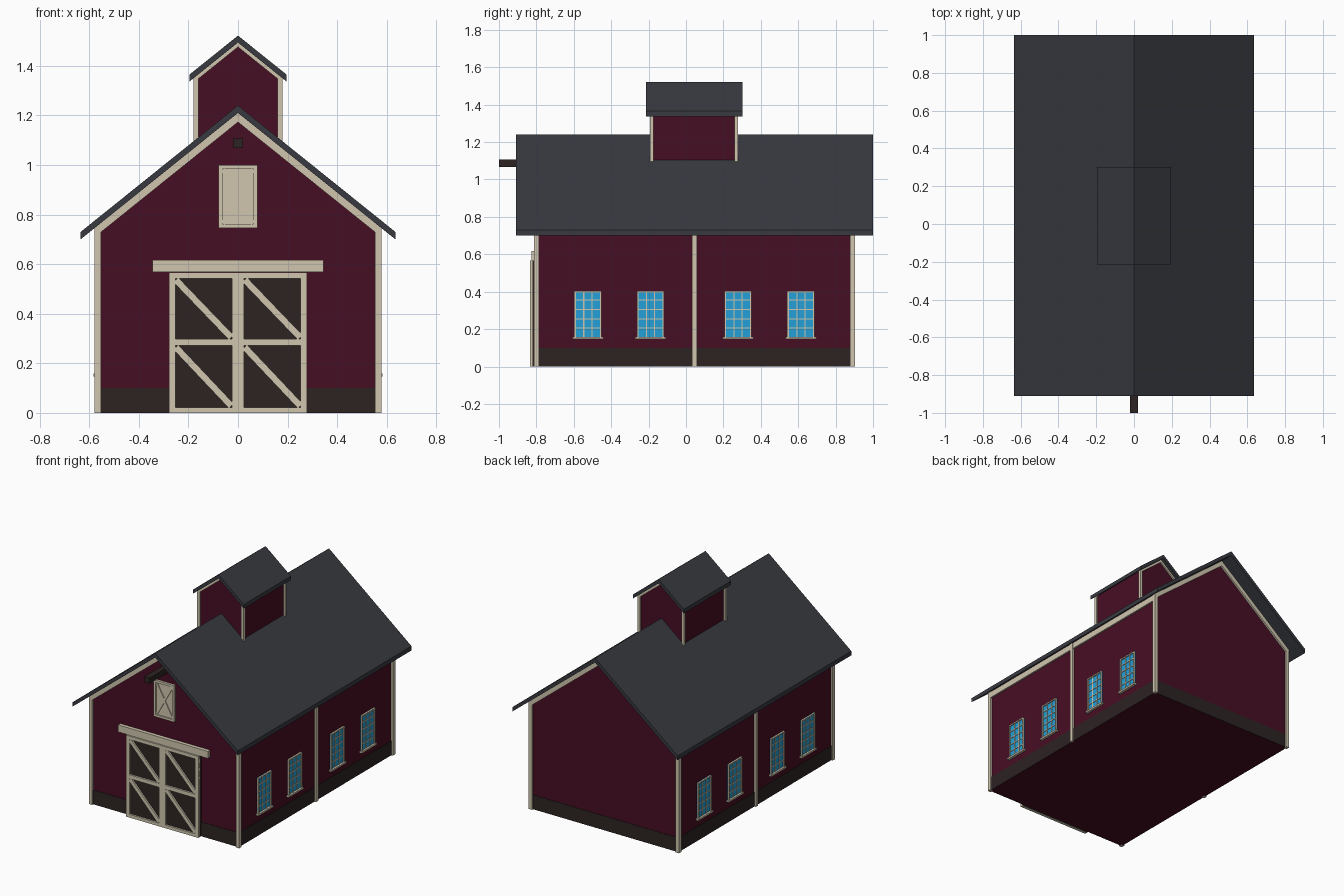
import bpy
import bmesh
import math
from mathutils import Matrix

if "Cube" in bpy.data.objects:
    bpy.data.objects.remove(bpy.data.objects["Cube"])


def mat(name, rgb):
    m = bpy.data.materials.new(name)
    m.diffuse_color = (*rgb, 1)
    m.use_nodes = True
    m.node_tree.nodes["Principled BSDF"].inputs["Base Color"].default_value = m.diffuse_color
    return m


RED = mat("barn_red", (0.062, 0.0044, 0.0175))
CREAM = mat("cream_trim", (0.63, 0.565, 0.43))
ROOF = mat("slate_roof", (0.040, 0.042, 0.051))
WOOD = mat("dark_wood", (0.026, 0.017, 0.0165))
BLUE = mat("window_glass", (0.017, 0.352, 0.68))


def finish(name, bm, m):
    bmesh.ops.recalc_face_normals(bm, faces=bm.faces)
    me = bpy.data.meshes.new(name)
    bm.to_mesh(me)
    bm.free()
    me.materials.append(m)
    ob = bpy.data.objects.new(name, me)
    bpy.context.collection.objects.link(ob)
    return ob


def box(name, x, y, z, m):
    """Box from (min, max) ranges on each axis."""
    bm = bmesh.new()
    size = Matrix.Diagonal((x[1] - x[0], y[1] - y[0], z[1] - z[0], 1))
    mid = Matrix.Translation((sum(x) / 2, sum(y) / 2, sum(z) / 2))
    bmesh.ops.create_cube(bm, size=1, matrix=mid @ size)
    return finish(name, bm, m)


def prism(name, profile, y, m):
    """Extrude an x-z profile along y."""
    bm = bmesh.new()
    f = bm.faces.new([bm.verts.new((px, y[0], pz)) for px, pz in profile])
    ext = bmesh.ops.extrude_face_region(bm, geom=[f])
    vs = [v for v in ext["geom"] if isinstance(v, bmesh.types.BMVert)]
    bmesh.ops.translate(bm, verts=vs, vec=(0, y[1] - y[0], 0))
    return finish(name, bm, m)


def chevron(name, half, apex, thick, y, m, slope=0.803):
    """Inverted V band with vertical ends; apex is its upper ridge."""
    e = apex - slope * half
    prism(name, [(-half, e), (0, apex), (half, e), (half, e - thick),
                 (0, apex - thick), (-half, e - thick)], y, m)


def brace(name, a, b, w, y, m):
    """Flat diagonal board on the front, from a to b in x-z."""
    dx, dz = b[0] - a[0], b[1] - a[1]
    l = math.hypot(dx, dz)
    nx, nz = -dz / l * w / 2, dx / l * w / 2
    prism(name, [(a[0] + nx, a[1] + nz), (b[0] + nx, b[1] + nz),
                 (b[0] - nx, b[1] - nz), (a[0] - nx, a[1] - nz)], y, m)


S = 0.803
F, B = -0.80, 0.89          # front and back wall planes
W = 0.565                   # side wall plane

# Main body, plinth and roof
prism("barn_walls", [(-W, 0), (W, 0), (W, 1.212 - S * W), (0, 1.212),
                     (-W, 1.212 - S * W)], (F, B), RED)
box("plinth", (-W - 0.003, W + 0.003), (F - 0.003, B + 0.003), (0.001, 0.10), WOOD)
chevron("main_roof", 0.635, 1.24, 0.03, (-0.91, 1.0), ROOF)

# Gable rake boards
chevron("front_rake_board", 0.578, 1.211, 0.038, (F - 0.013, F + 0.01), CREAM)
chevron("back_rake_board", 0.578, 1.211, 0.038, (B - 0.01, B + 0.013), CREAM)

# Loft beam
box("hoist_beam", (-0.02, 0.02), (-1.0, F + 0.02), (1.068, 1.107), WOOD)


def side(s, a, b):
    return tuple(sorted((s * a, s * b)))


# Posts, eave boards and windows on both long sides
for s in (-1, 1):
    for y0, y1 in ((F - 0.013, F + 0.013), (B - 0.013, B + 0.013)):
        box("corner_post", side(s, 0.553, 0.578), (y0, y1), (0, 0.745), CREAM)
    box("middle_post", side(s, W - 0.01, 0.578), (0.032, 0.058), (0, 0.745), CREAM)
    box("eave_board", side(s, W - 0.01, 0.576), (F, B), (0.702, 0.745), CREAM)
    for yc in (-0.525, -0.19, 0.278, 0.614):
        h, z0, z1, t = 0.073, 0.155, 0.405, 0.009
        box("window_glass", side(s, W - 0.01, W + 0.004),
            (yc - h, yc + h), (z0, z1), BLUE)
        fx = side(s, W - 0.01, W + 0.012)
        for e in (-1, 1):
            c = yc + e * (h - t / 2)
            box("window_jamb", fx, (c - t / 2, c + t / 2), (z0, z1), CREAM)
        box("window_head", fx, (yc - h, yc + h), (z1 - t, z1), CREAM)
        box("window_sill", side(s, W - 0.01, W + 0.018),
            (yc - h - 0.01, yc + h + 0.01), (z0 - 0.008, z0 + 0.004), CREAM)
        bx = side(s, W - 0.005, W + 0.008)
        for i in (-1, 1):
            c = yc + i * 0.0215
            box("window_mullion", bx, (c - 0.003, c + 0.003), (z0, z1), CREAM)
        for i in range(1, 5):
            c = z0 + (z1 - z0) * i / 5
            box("window_bar", bx, (yc - h, yc + h), (c - 0.003, c + 0.003), CREAM)

# Double barn door
box("door_panel", (-0.278, 0.278), (-0.82, F + 0.01), (0.001, 0.565), WOOD)
fy = (-0.833, -0.812)
for x0 in (-0.278, 0.0):
    x1 = x0 + 0.278
    for a in (x0, x1 - 0.025):
        box("door_stile", (a, a + 0.025), fy, (0, 0.567), CREAM)
    for z0, z1 in ((0, 0.022), (0.271, 0.298), (0.543, 0.567)):
        box("door_rail", (x0, x1), fy, (z0, z1), CREAM)
    for zb, zt in ((0.028, 0.265), (0.304, 0.537)):
        brace("door_brace", (x0 + 0.027, zt), (x1 - 0.027, zb), 0.027,
              (-0.831, -0.813), CREAM)
box("door_header", (-0.345, 0.345), (-0.825, F + 0.01), (0.568, 0.617), CREAM)

# Loft hatch with crossed braces
box("hatch_panel", (-0.079, 0.079), (-0.808, F + 0.01), (0.745, 1.0), CREAM)
hy = (-0.816, -0.805)
for e in (-1, 1):
    box("hatch_stile", side(e, 0.063, 0.079), hy, (0.745, 1.0), CREAM)
    brace("hatch_brace", (-0.06 * e, 0.765), (0.06 * e, 0.98), 0.015,
          (-0.814, -0.805), CREAM)
for z0 in (0.745, 0.984):
    box("hatch_rail", (-0.079, 0.079), hy, (z0, z0 + 0.016), CREAM)

# Cupola
c, d, r = 0.168, 0.226, 1.492
yc = 0.043
prism("cupola_walls", [(-c, 1.05), (c, 1.05), (c, r - S * c), (0, r),
                       (-c, r - S * c)], (yc - d, yc + d), RED)
chevron("cupola_roof", 0.195, 1.522, 0.028, (-0.215, 0.303), ROOF)
for e in (-1, 1):
    y = yc + e * d
    chevron("cupola_rake_board", 0.179, 1.494, 0.018, (y - 0.01, y + 0.01), CREAM)
    for s in (-1, 1):
        box("cupola_post", side(s, 0.159, 0.179), (y - 0.01, y + 0.01),
            (1.08, 1.348), CREAM)
